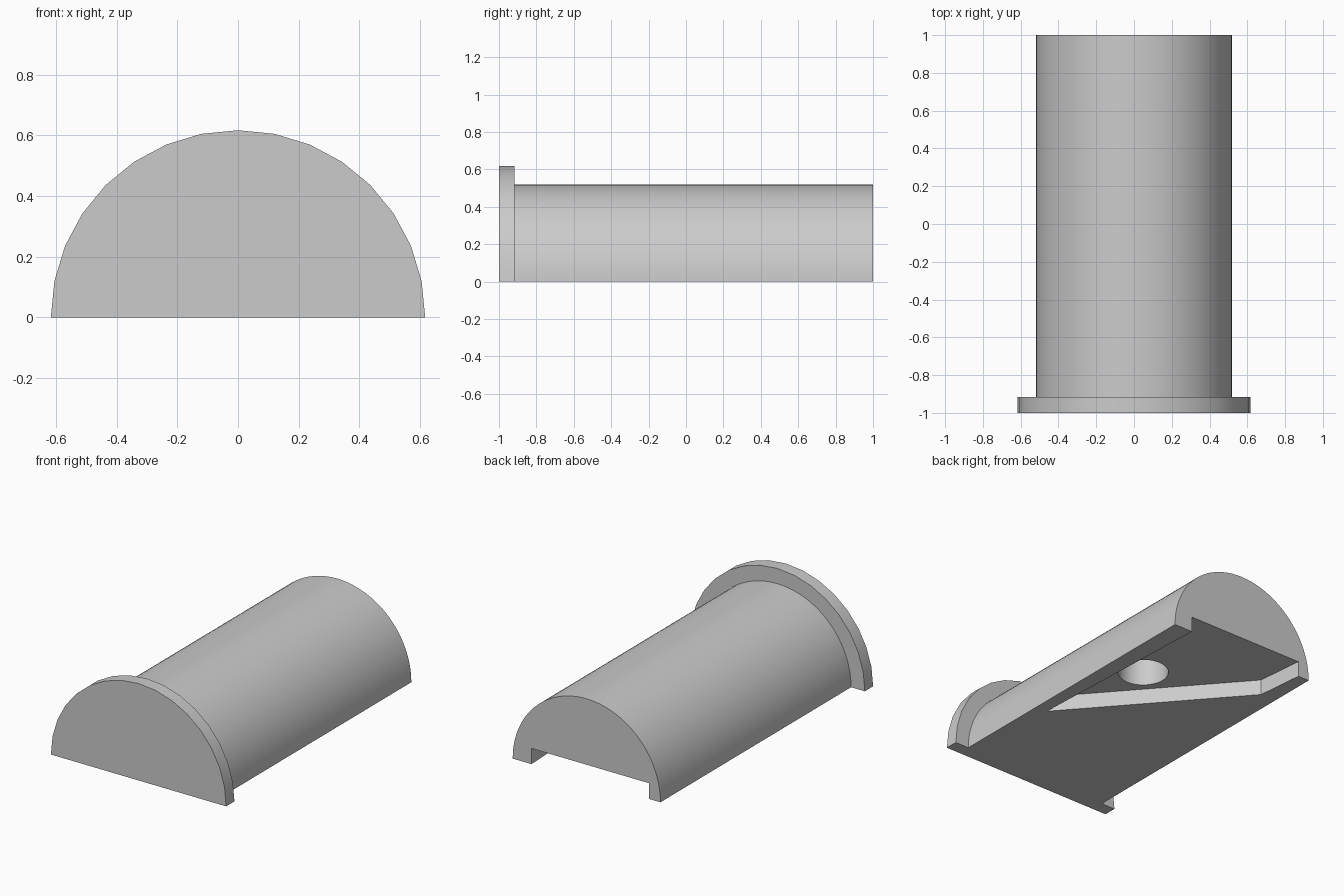
import bpy
import bmesh
from math import cos, sin, pi, radians

if "Cube" in bpy.data.objects:
    bpy.data.objects.remove(bpy.data.objects["Cube"])

grey = bpy.data.materials.new("plain grey")
grey.use_nodes = True
grey.diffuse_color = (0.6, 0.6, 0.6, 1)
grey.node_tree.nodes["Principled BSDF"].inputs["Base Color"].default_value = (0.6, 0.6, 0.6, 1)


def prism(name, outline, offset):
    """Extrude a closed outline of 3D points by an offset vector."""
    bm = bmesh.new()
    face = bm.faces.new([bm.verts.new(p) for p in outline])
    result = bmesh.ops.extrude_face_region(bm, geom=[face])
    moved = [v for v in result["geom"] if isinstance(v, bmesh.types.BMVert)]
    bmesh.ops.translate(bm, verts=moved, vec=offset)
    bmesh.ops.recalc_face_normals(bm, faces=bm.faces)
    mesh = bpy.data.meshes.new(name)
    bm.to_mesh(mesh)
    bm.free()
    mesh.materials.append(grey)
    obj = bpy.data.objects.new(name, mesh)
    bpy.context.collection.objects.link(obj)
    return obj


def half_cylinder(name, radius, y0, y1, steps):
    arc = [(radius * cos(pi * i / steps), y0, radius * sin(pi * i / steps))
           for i in range(steps + 1)]
    return prism(name, arc, (0, y1 - y0, 0))


def activate(obj):
    bpy.ops.object.select_all(action='DESELECT')
    obj.select_set(True)
    bpy.context.view_layer.objects.active = obj


def cut(obj, cutter):
    activate(obj)
    mod = obj.modifiers.new("cut", 'BOOLEAN')
    mod.operation = 'DIFFERENCE'
    mod.solver = 'EXACT'
    mod.object = cutter
    bpy.ops.object.modifier_apply(modifier=mod.name)
    bpy.data.objects.remove(cutter)


# Long half-round body and the wider end flange
FLANGE_BACK = -0.917
body = half_cylinder("body", 0.52, FLANGE_BACK, 1.0, 48)
flange = half_cylinder("end_flange", 0.617, -1.0, FLANGE_BACK, 16)

# Shallow slanted recess in the underside, open at the back
recess = [(0.384, 1.1), (0.44, -0.284), (-0.41, 0.69), (-0.45, 1.1)]
cut(body, prism("recess_cutter", [(x, y, -0.1) for x, y in recess], (0, 0, 0.2)))

# Round blind hole in the recess ceiling
ring = [(0.187 + 0.15 * cos(2 * pi * i / 48), 0.308 + 0.15 * sin(2 * pi * i / 48), 0.05)
        for i in range(48)]
cut(body, prism("hole_cutter", ring, (0, 0, 0.27)))

for part in (body, flange):
    activate(part)
    bpy.ops.object.shade_smooth_by_angle(angle=radians(30))
